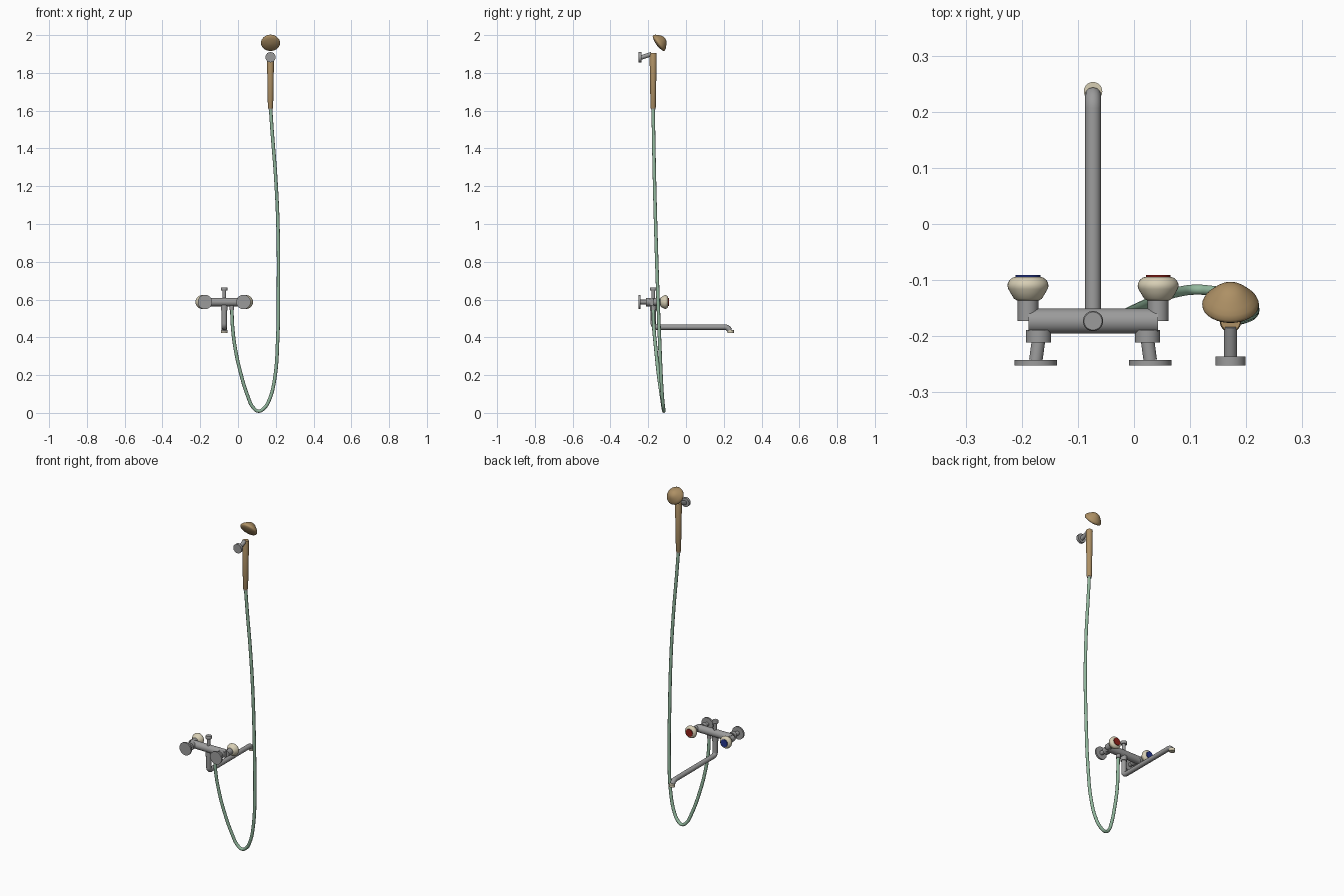
import bpy, bmesh, math
from mathutils import Vector, Matrix

if "Cube" in bpy.data.objects:
    bpy.data.objects.remove(bpy.data.objects["Cube"])


def material(name, rgb):
    m = bpy.data.materials.new(name)
    m.diffuse_color = (*rgb, 1)
    m.use_nodes = True
    m.node_tree.nodes["Principled BSDF"].inputs["Base Color"].default_value = m.diffuse_color
    return m


CHROME = material("grey_metal", (0.33, 0.33, 0.33))
CREAM = material("cream_plastic", (0.68, 0.62, 0.46))
WOOD = material("tan_brown", (0.42, 0.28, 0.13))
GREEN = material("green_hose", (0.29, 0.48, 0.34))
BLUE = material("cold_blue", (0.02, 0.04, 0.28))
RED = material("hot_red", (0.29, 0.015, 0.01))


def finish(ob, mat):
    ob.data.materials.append(mat)
    bpy.ops.object.select_all(action='DESELECT')
    bpy.context.view_layer.objects.active = ob
    ob.select_set(True)
    bpy.ops.object.shade_smooth_by_angle(angle=math.radians(40))
    return ob


def lathe(name, origin, axis, profile, mat, seg=32):
    """Closed solid of revolution; profile holds (radius, distance along axis)."""
    bm = bmesh.new()
    rings = []
    for r, h in profile:
        rings.append([bm.verts.new((r * math.cos(2 * math.pi * i / seg),
                                    r * math.sin(2 * math.pi * i / seg), h))
                      for i in range(seg)])
    for a, b in zip(rings, rings[1:]):
        for i in range(seg):
            j = (i + 1) % seg
            bm.faces.new((a[i], a[j], b[j], b[i]))
    bm.faces.new(rings[0][::-1])
    bm.faces.new(rings[-1])
    rot = Vector(axis).to_track_quat('Z', 'Y').to_matrix().to_4x4()
    bm.transform(Matrix.Translation(origin) @ rot)
    bmesh.ops.recalc_face_normals(bm, faces=bm.faces)
    me = bpy.data.meshes.new(name)
    bm.to_mesh(me)
    bm.free()
    ob = bpy.data.objects.new(name, me)
    bpy.context.collection.objects.link(ob)
    return finish(ob, mat)


def rod(name, a, b, r1, mat, r2=None):
    a, b = Vector(a), Vector(b)
    return lathe(name, a, b - a, [(r1, 0), (r2 or r1, (b - a).length)], mat)


def tube(name, points, radius, mat, smooth=True):
    """Round pipe along a path, turned into a mesh."""
    cu = bpy.data.curves.new(name, 'CURVE')
    cu.dimensions = '3D'
    cu.bevel_depth = radius
    cu.bevel_resolution = 4
    cu.use_fill_caps = True
    cu.resolution_u = 8
    sp = cu.splines.new('BEZIER' if smooth else 'POLY')
    pts = sp.bezier_points if smooth else sp.points
    pts.add(len(points) - 1)
    for p, co in zip(pts, points):
        if smooth:
            p.co = co
            p.handle_left_type = p.handle_right_type = 'AUTO'
        else:
            p.co = (*co, 1)
    ob = bpy.data.objects.new(name, cu)
    bpy.context.collection.objects.link(ob)
    bpy.ops.object.select_all(action='DESELECT')
    bpy.context.view_layer.objects.active = ob
    ob.select_set(True)
    bpy.ops.object.convert(target='MESH')
    return finish(bpy.context.view_layer.objects.active, mat)


def arc(x, cy, cz, r, a0, a1, n=8):
    """Points of a bend in the y-z plane."""
    return [(x, cy + r * math.cos(math.radians(a0 + (a1 - a0) * i / n)),
             cz + r * math.sin(math.radians(a0 + (a1 - a0) * i / n))) for i in range(n + 1)]


Z, Y = 0.587, -0.173     # mixer body axis
MID = -0.073             # mixer centre
WALL = -0.252

# Mixer body
rod("mixer_body", (-0.188, Y, Z), (0.043, Y, Z), 0.0225, CHROME)

# Wall connections and tap knobs, one per side
for side, nut_x, plate_x, knob_x, cap in (("cold", -0.170, -0.175, -0.189, BLUE),
                                          ("hot", 0.024, 0.029, 0.043, RED)):
    rod(side + "_wall_flange", (plate_x, WALL, Z), (plate_x, -0.242, Z), 0.038, CHROME)
    rod(side + "_offset_pipe", (plate_x, -0.243, Z), (nut_x, -0.206, Z), 0.012, CHROME)
    rod(side + "_nut", (nut_x, -0.211, Z), (nut_x, -0.189, Z), 0.0225, CHROME)
    rod(side + "_valve_stem", (knob_x, Y, Z), (knob_x, -0.134, Z), 0.0185, CHROME)
    lathe(side + "_knob", (knob_x, -0.136, Z), (0, 1, 0),
          [(0.020, 0), (0.025, 0.003), (0.031, 0.013), (0.035, 0.020), (0.0365, 0.025),
           (0.036, 0.030), (0.033, 0.036), (0.028, 0.040), (0.024, 0.0415)], CREAM)
    rod(side + "_knob_cap", (knob_x, -0.0955, Z), (knob_x, -0.0905, Z), 0.022, cap)

# Diverter on top
rod("diverter_stem", (MID, Y, Z), (MID, Y, 0.652), 0.010, CHROME)
lathe("diverter_button", (MID, Y, 0.647), (0, 0, 1),
      [(0.016, 0), (0.018, 0.003), (0.018, 0.015), (0.016, 0.018)], CHROME)

# Swivel spout
spout = ([(MID, Y, Z)] + arc(MID, Y + 0.02, 0.474, 0.02, 180, 270)
         + arc(MID, 0.206, 0.428, 0.026, 90, 20))
tube("spout", spout, 0.0143, CHROME, smooth=False)
rod("spout_collar", (MID, Y, 0.543), (MID, Y, 0.571), 0.018, CHROME)
rod("spout_nozzle", (MID, 0.2365, 0.422), (MID, 0.2365, 0.438), 0.0165, CREAM)

# Hose outlet and hanging hose
rod("hose_outlet", (-0.033, Y, 0.546), (-0.033, Y, Z), 0.013, CHROME)
tube("hose", [(-0.033, Y, 0.56), (-0.029, -0.171, 0.46), (-0.016, -0.161, 0.35),
              (0.013, -0.147, 0.215), (0.053, -0.129, 0.085), (0.079, -0.121, 0.030),
              (0.108, -0.117, 0.0095), (0.139, -0.119, 0.026), (0.166, -0.124, 0.07),
              (0.194, -0.131, 0.18), (0.210, -0.140, 0.39), (0.214, -0.150, 0.656),
              (0.212, -0.160, 0.97), (0.200, -0.167, 1.24), (0.180, -0.172, 1.50),
              (0.172, -0.174, 1.62)], 0.0092, GREEN)

# Hand shower: handle and domed head with a slightly bulging back
HX = 0.172
rod("handle_ferrule", (HX, -0.174, 1.605), (HX, -0.174, 1.62), 0.0115, CHROME)
lathe("shower_handle", (HX, -0.174, 1.612), (0, 0, 1),
      [(0.0125, 0), (0.014, 0.004), (0.019, 0.287), (0.017, 0.293)], WOOD)
lathe("shower_head", (HX, -0.147, 1.956), (0, 0.81, 0.586),
      [(0.002, -0.012), (0.018, -0.0105), (0.034, -0.007), (0.046, -0.003), (0.050, 0.001),
       (0.0505, 0.006), (0.047, 0.014), (0.040, 0.022), (0.032, 0.030), (0.024, 0.037),
       (0.016, 0.042), (0.008, 0.0445), (0.002, 0.045)], WOOD)

# Wall holder
rod("holder_flange", (HX, WALL, 1.883), (HX, -0.236, 1.883), 0.027, CHROME)
rod("holder_arm", (HX, -0.241, 1.880), (HX, -0.182, 1.900), 0.0115, CHROME)
